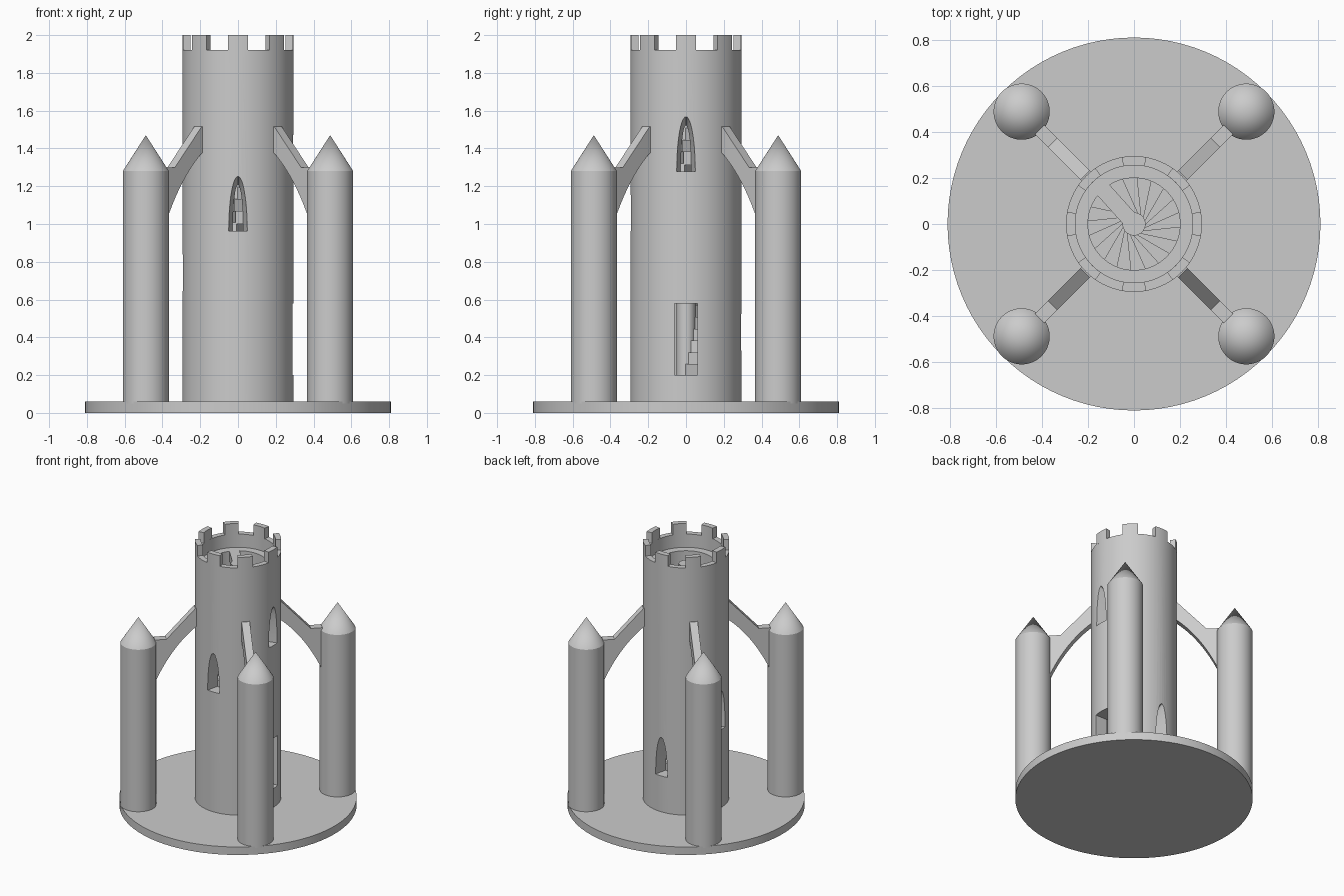
import bpy, bmesh
from math import sin, cos, pi, radians
from mathutils import Matrix, Vector

cube = bpy.data.objects.get("Cube")
if cube:
    bpy.data.objects.remove(cube)

STONE = (0.6, 0.6, 0.6, 1)
stone = bpy.data.materials.new("grey_stone")
stone.use_nodes = True
stone.diffuse_color = STONE
stone.node_tree.nodes["Principled BSDF"].inputs["Base Color"].default_value = STONE


def finish(bm, name, turn=0):
    """Turn the mesh about z by an angle in degrees and make it an object."""
    bmesh.ops.remove_doubles(bm, verts=bm.verts, dist=1e-5)
    bmesh.ops.recalc_face_normals(bm, faces=bm.faces)
    bm.transform(Matrix.Rotation(radians(turn), 4, "Z"))
    mesh = bpy.data.meshes.new(name)
    bm.to_mesh(mesh)
    bm.free()
    mesh.materials.append(stone)
    obj = bpy.data.objects.new(name, mesh)
    bpy.context.collection.objects.link(obj)
    return obj


def select(obj):
    bpy.ops.object.select_all(action="DESELECT")
    obj.select_set(True)
    bpy.context.view_layer.objects.active = obj


def smooth(obj):
    select(obj)
    bpy.ops.object.shade_smooth_by_angle(angle=radians(30))


def lathe(name, profile, steps=64, centre=(0, 0)):
    """Spin an (r, z) profile about the vertical axis."""
    bm = bmesh.new()
    verts = [bm.verts.new((r, 0, z)) for r, z in profile]
    edges = [bm.edges.new(pair) for pair in zip(verts, verts[1:])]
    bmesh.ops.spin(bm, geom=verts + edges, cent=(0, 0, 0), axis=(0, 0, 1),
                   angle=2 * pi, steps=steps)
    bm.transform(Matrix.Translation((*centre, 0)))
    return finish(bm, name)


def loft(name, start, end, turn=0):
    """Join two matching outlines into a closed solid."""
    bm = bmesh.new()
    a = [bm.verts.new(p) for p in start]
    b = [bm.verts.new(p) for p in end]
    bm.faces.new(a)
    bm.faces.new(b)
    for i in range(len(a)):
        j = (i + 1) % len(a)
        bm.faces.new((a[i], a[j], b[j], b[i]))
    return finish(bm, name, turn)


def block(name, x0, x1, half, z0, z1, turn=0):
    ring = [(-half, z0), (half, z0), (half, z1), (-half, z1)]
    return loft(name, [(x0, y, z) for y, z in ring], [(x1, y, z) for y, z in ring], turn)


def arch(x, half, height, sill):
    return [(x, half * cos(pi * i / 24), sill + height * sin(pi * i / 24)) for i in range(25)]


# Round base
smooth(lathe("base", [(0, 0), (0.81, 0), (0.81, 0.06), (0, 0.06)], 96))

# Hollow tower with an inner floor and a ledge behind the parapet
tower = lathe("tower", [(0, 0.05), (0.295, 0.05), (0.295, 1.92), (0.255, 1.92),
                        (0.255, 1.82), (0.2, 1.82), (0.2, 0.2), (0, 0.2)], 80)

# Doorway, and splayed windows climbing with the stairs
cutters = [block("door_cutter", 0.16, 0.35, 0.06, 0.201, 0.58)]
for i in range(4):
    sill = 0.33 + 0.316 * i
    cutters.append(loft("window_cutter", arch(0.17, 0.021, 0.23, sill),
                        arch(0.32, 0.056, 0.302, sill), 90 * (i + 1)))
select(tower)
for cutter in cutters:
    cutter.hide_render = True
    cut = tower.modifiers.new("opening", "BOOLEAN")
    cut.operation = "DIFFERENCE"
    cut.solver = "EXACT"
    cut.object = cutter
    bpy.ops.object.modifier_apply(modifier=cut.name)
for cutter in cutters:
    bpy.data.objects.remove(cutter)
smooth(tower)

# Battlements
for i in range(8):
    arc = [radians(-10.4 + 20.8 * k / 6) for k in range(7)]
    outline = [(0.295 * cos(a), 0.295 * sin(a)) for a in arc]
    outline += [(0.255 * cos(a), 0.255 * sin(a)) for a in reversed(arc)]
    smooth(loft("merlon", [(x, y, 1.915) for x, y in outline],
                [(x, y, 2) for x, y in outline], 45 * i))

# Spiral staircase around a central column, ending level with the ledge
smooth(lathe("stair_column", [(0, 0.19), (0.05, 0.19), (0.05, 1.82), (0, 1.82)], 32))
for k in range(26):
    top = 1.82 - 0.0625 * k
    block("stair_step", 0, 0.203, 0.035, max(top - 0.07, 0.195), top, 132 - 18 * k)

# Corner turrets with pointed roofs, and the curved buttresses that join them
for sx in (-1, 1):
    for sy in (-1, 1):
        smooth(lathe("turret", [(0, 0.05), (0.122, 0.05), (0.122, 1.28), (0, 1.47)],
                     48, (0.488 * sx, 0.488 * sy)))

p0, p1, p2 = Vector((0.28, 1.39)), Vector((0.46, 1.25)), Vector((0.58, 0.98))
under = [p0 * (1 - t) ** 2 + p1 * 2 * t * (1 - t) + p2 * t * t
         for t in [i / 12 for i in range(13)]]
side = [tuple(p) for p in under] + [(0.58, 1.3), (0.5, 1.3), (0.3, 1.515), (0.28, 1.515)]
for i in range(4):
    loft("buttress", [(r, -0.028, z) for r, z in side],
         [(r, 0.028, z) for r, z in side], 45 + 90 * i)
